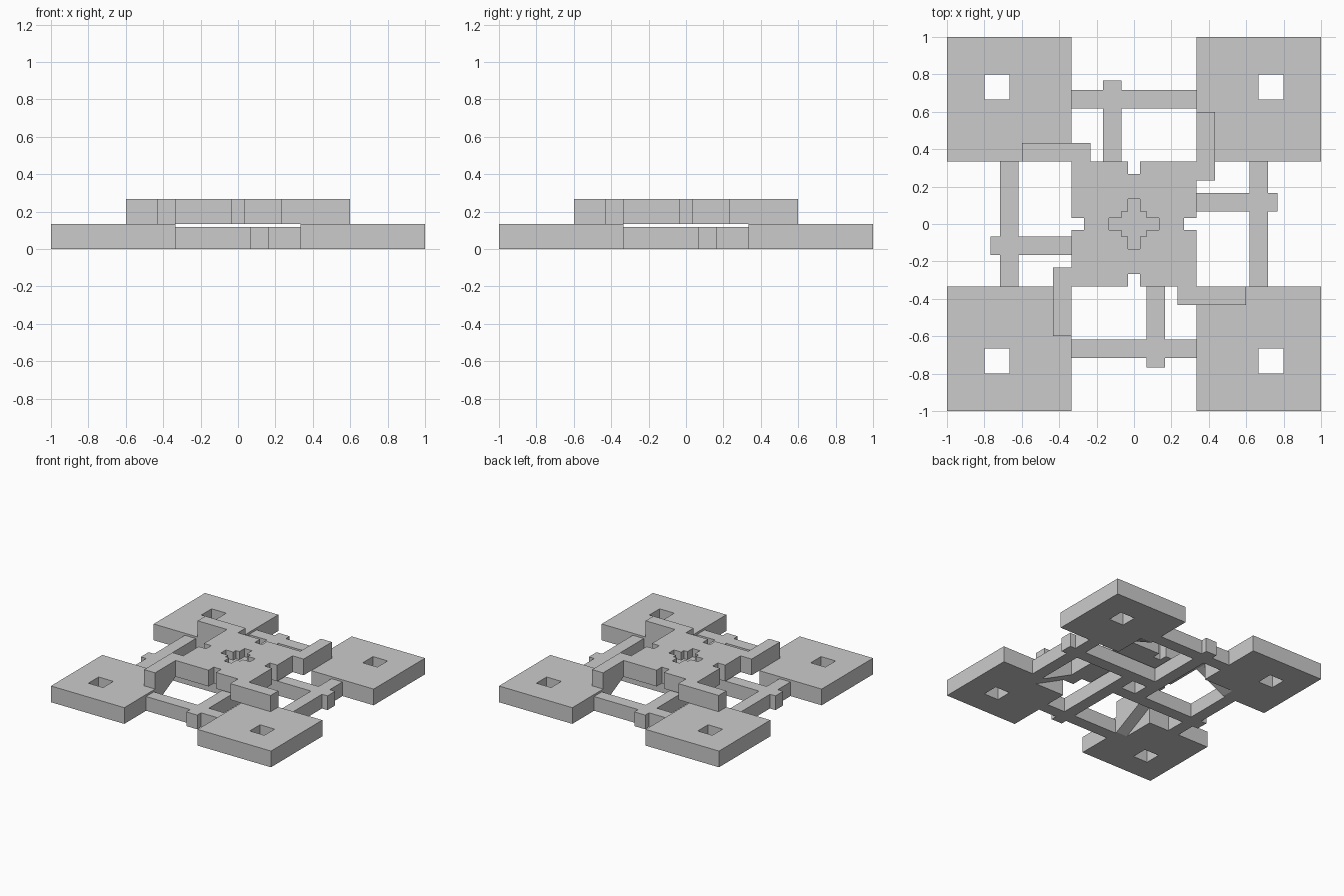
import bpy, bmesh, math
from mathutils import Matrix

if "Cube" in bpy.data.objects:
    bpy.data.objects.remove(bpy.data.objects["Cube"])

U = 1 / 30          # design module
H = 4 * U           # thickness of pads and plate
BAR_H = 3.5 * U     # thickness of the lattice bars


def add_prism(bm, base, vec):
    """Add a closed prism: planar base points swept along vec."""
    a = [bm.verts.new(p) for p in base]
    b = [bm.verts.new([c + d for c, d in zip(p, vec)]) for p in base]
    n = len(a)
    bm.faces.new(a)
    bm.faces.new(b)
    for i in range(n):
        j = (i + 1) % n
        bm.faces.new((a[i], a[j], b[j], b[i]))


def make(name, prisms, turn=0):
    """Build an object from prisms, rotated by quarter turns about z."""
    bm = bmesh.new()
    for base, vec in prisms:
        add_prism(bm, base, vec)
    bmesh.ops.transform(bm, matrix=Matrix.Rotation(turn * math.pi / 2, 4, 'Z'), verts=bm.verts)
    bmesh.ops.recalc_face_normals(bm, faces=bm.faces)
    me = bpy.data.meshes.new(name)
    bm.to_mesh(me)
    bm.free()
    ob = bpy.data.objects.new(name, me)
    bpy.context.collection.objects.link(ob)
    return ob


def flat(points, z0, z1):
    """Outline in module units, extruded from z0 to z1."""
    return [(x * U, y * U, z0) for x, y in points], (0, 0, z1 - z0)


def four_fold(points):
    """Repeat an outline section around the centre in quarter turns."""
    out = []
    for _ in range(4):
        out += points
        points = [(-y, x) for x, y in points]
    return out


def cut(ob, cutter):
    cutter.hide_render = True
    cutter.hide_viewport = True
    cutter.display_type = 'WIRE'
    m = ob.modifiers.new("cut", 'BOOLEAN')
    m.operation = 'DIFFERENCE'
    m.solver = 'EXACT'
    m.object = cutter


# Pad outline, cut back where a hook lies on top
pad = [(13, 10), (30, 10), (30, 30), (10, 30), (10, 18), (13, 18)]
# Sloped support under the hook
ramp = ([(10 * U, 18 * U, 0), (10 * U, 18 * U, H), (10 * U, 10 * U, H)], (3 * U, 0, 0))
hole = [(20, 20), (24, 20), (24, 24), (20, 24)]
# Cross-shaped bar with a stem that runs in under the plate
bar = [(-2, 2), (18.5, 2), (18.5, -10), (21.5, -10), (21.5, 2), (23, 2),
       (23, 5), (21.5, 5), (21.5, 10), (18.5, 10), (18.5, 5), (-2, 5)]

for i in range(4):
    p = make(f"corner_pad_{i + 1}", [flat(pad, 0, H), ramp], i)
    cut(p, make(f"pad_hole_cutter_{i + 1}", [flat(hole, -0.1, H + 0.1)], i))
    make(f"lattice_bar_{i + 1}", [flat(bar, 0, BAR_H)], i)

# Raised centre plate with edge notches and four hooks
side = [(10, -10), (10, -1), (8, -1), (8, 1), (10, 1), (10, 7),
        (13, 7), (13, 18), (10, 18)]
plate = make("centre_plate", [flat(four_fold(side), H, 2 * H)])

# Stepped cross recess in the plate
cross = [(4, -1), (4, 1), (2, 1), (2, 2), (1, 2), (1, 4)]
cross = four_fold([(4, -1), (4, 1), (2, 1), (2, 2), (1, 2)])
cut(plate, make("cross_recess_cutter", [flat(cross, 1.5 * H, 2 * H + 0.1)]))
